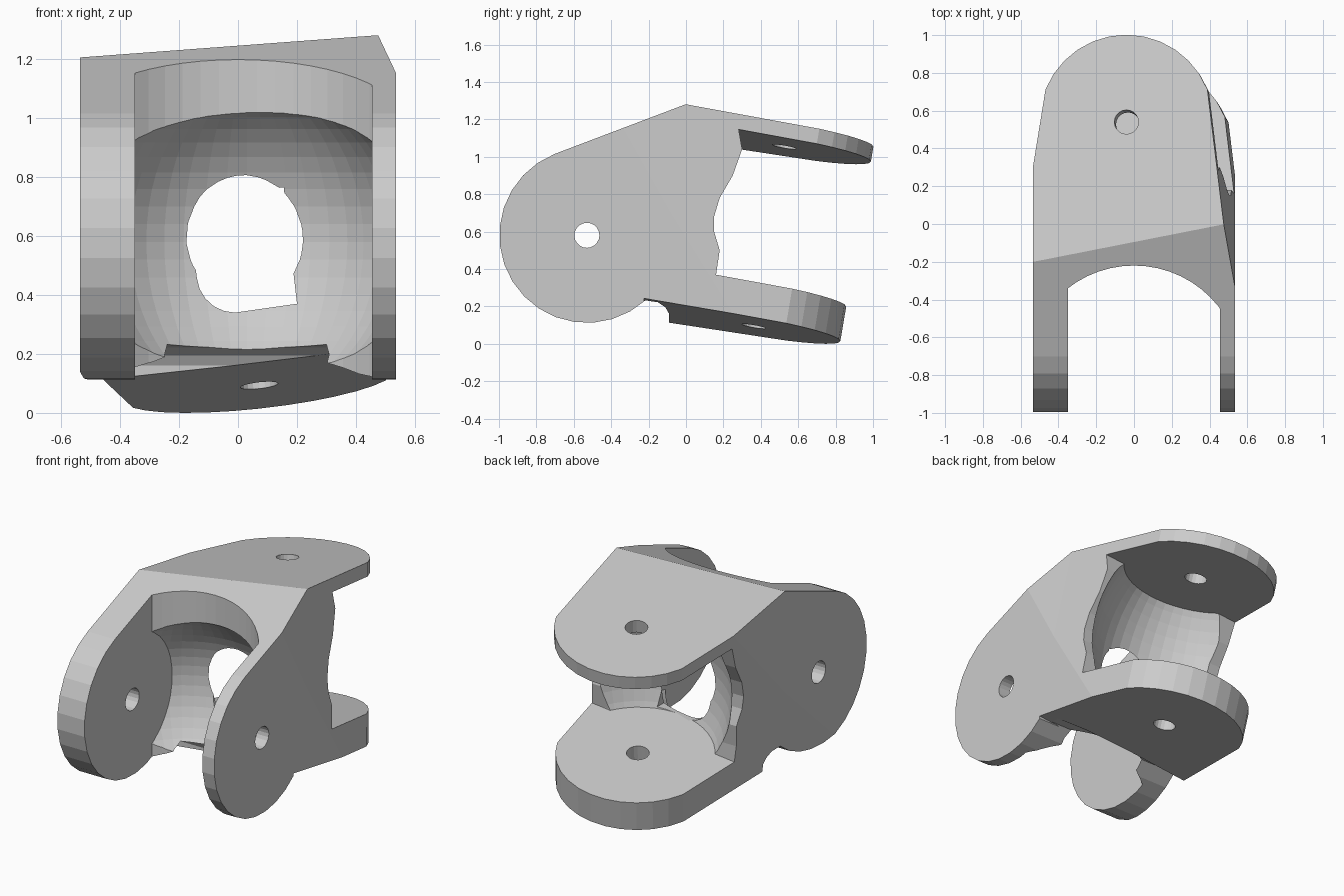
import bpy, bmesh, math
from mathutils import Vector, Matrix

if "Cube" in bpy.data.objects:
    bpy.data.objects.remove(bpy.data.objects["Cube"])

# Tilted axis of the rear fork and its upper plane
N = Vector((-0.108, 0.17, 1.0))
HOLE = (-0.04, 0.54)          # rear pin hole, seen from above
LUG = (-0.53, 0.58)           # front pin hole (y, z)


def plane(x, y, c=1.229):
    return Vector((x, y, c + 0.108 * x - 0.17 * y))


def prism(name, pts, vec):
    """Flat outline pushed along a vector."""
    bm = bmesh.new()
    f = bm.faces.new([bm.verts.new(p) for p in pts])
    r = bmesh.ops.extrude_face_region(bm, geom=[f])
    vs = [v for v in r["geom"] if isinstance(v, bmesh.types.BMVert)]
    bmesh.ops.translate(bm, verts=vs, vec=Vector(vec))
    return finish(name, bm)


def finish(name, bm):
    bmesh.ops.recalc_face_normals(bm, faces=bm.faces)
    me = bpy.data.meshes.new(name)
    bm.to_mesh(me)
    bm.free()
    ob = bpy.data.objects.new(name, me)
    bpy.context.collection.objects.link(ob)
    return ob


def ball(name, center, size, rot=None):
    bm = bmesh.new()
    bmesh.ops.create_uvsphere(bm, u_segments=48, v_segments=28, radius=1)
    m = Matrix.Translation(center) @ (rot or Matrix()) @ Matrix.Diagonal((*size, 1))
    bmesh.ops.transform(bm, matrix=m, verts=bm.verts)
    return finish(name, bm)


def box(name, lo, hi):
    pts = [(lo[0], lo[1], lo[2]), (hi[0], lo[1], lo[2]), (hi[0], hi[1], lo[2]), (lo[0], hi[1], lo[2])]
    return prism(name, pts, (0, 0, hi[2] - lo[2]))


def boolean(ob, tool, op):
    m = ob.modifiers.new("cut", 'BOOLEAN')
    m.operation, m.object, m.solver = op, tool, 'EXACT'
    bpy.context.view_layer.objects.active = ob
    bpy.ops.object.modifier_apply(modifier=m.name)
    bpy.data.objects.remove(tool)
    return ob


def arc(cx, cy, r, a0, a1, n):
    return [(cx + r * math.cos(math.radians(a0 + (a1 - a0) * i / n)),
             cy + r * math.sin(math.radians(a0 + (a1 - a0) * i / n))) for i in range(n + 1)]


# Side profile: round front lug, sloped roof, coved underside
side = arc(*LUG, 0.468, 111.5, 312, 16)
side += [(-0.15, 0.222), (-0.11, 0.195), (-0.09, 0.16), (-0.09, -0.3), (1.3, -0.3), (1.3, 1.774)]
body = prism("fork_bracket", [(-0.535, y, z) for y, z in side], (1.07, 0, 0))

# Rear fork outline running along the tilted axis
plan = arc(*HOLE, 0.462, 22, 158, 12)
plan += [(-0.6, -0.1), (-0.78, -1.4), (0.66, -1.4), (0.475, 0.0)]
boolean(body, prism("rear_outline", [plane(x, y) for x, y in plan], N * -1.7), 'INTERSECT')

# Tilted underside
under = [(-1, -0.225), (1, -0.225), (1, 1.5), (-1, 1.5)]
boolean(body, prism("underside", [plane(x, y, 0.147) for x, y in under], (0, 0, -1.5)), 'DIFFERENCE')


def rear_gap():
    """Space between the two rear plates."""
    pts = [(-1.5, -1), (1.5, -1), (1.5, 2), (-1.5, 2)]
    return prism("rear_gap", [plane(x, y) - N * 0.08 for x, y in pts], N * -0.775)


# Rear slot with a wavy back wall
wavy = [(1.4, 1.6), (0.27, 1.6), (0.28, 1.155), (0.3, 1.04), (0.25, 0.9), (0.18, 0.78), (0.15, 0.68),
        (0.15, 0.6), (0.18, 0.5), (0.16, 0.365), (0.16, -0.2), (1.4, -0.2)]
slot = prism("rear_slot", [(-1, y, z) for y, z in wavy], (2, 0, 0))
boolean(body, boolean(slot, rear_gap(), 'INTERSECT'), 'DIFFERENCE')

# Rear rounded hollow
mid = plane(*HOLE) - N * 0.47
tilt = Vector((0, 0, 1)).rotation_difference(N).to_matrix().to_4x4()
hollow = ball("rear_hollow", mid, (0.53, 0.53, 0.68), tilt)
boolean(body, boolean(hollow, rear_gap(), 'INTERSECT'), 'DIFFERENCE')

# Front slot between the lugs: upright round channel, then a ball hollow
gap = ((-0.35, -1.6, -0.5), (0.455, 1, 2))
channel = arc(0, -0.79, 0.57, -180, 180, 56)[:-1]
front = prism("front_channel", [(x, y, -0.4) for x, y in channel], (0, 0, 2.2))
boolean(body, boolean(front, box("front_gap", *gap), 'INTERSECT'), 'DIFFERENCE')
front = ball("front_hollow", (0.03, LUG[0], LUG[1]), (0.56, 0.53, 0.54))
boolean(body, boolean(front, box("front_gap", *gap), 'INTERSECT'), 'DIFFERENCE')

# Window through the middle web, rounded on its left
window = [(0.2, 0.37), (0.155, 0.765), (-0.02, 0.745)]
window += arc(-0.03, 0.615, 0.13, 100, 180, 5) + arc(-0.01, 0.47, 0.13, 185, 270, 5)
boolean(body, prism("window", [(x, -0.35, z) for x, z in window], (0, 0.7, 0)), 'DIFFERENCE')

# Pin holes through the front lugs and the rear plates
pin = arc(*LUG, 0.067, 0, 360, 20)[:-1]
boolean(body, prism("lug_pin", [(-1, y, z) for y, z in pin], (2, 0, 0)), 'DIFFERENCE')
pin = arc(*HOLE, 0.064, 0, 360, 20)[:-1]
boolean(body, prism("rear_pin", [plane(x, y) + N * 0.2 for x, y in pin], N * -1.5), 'DIFFERENCE')
